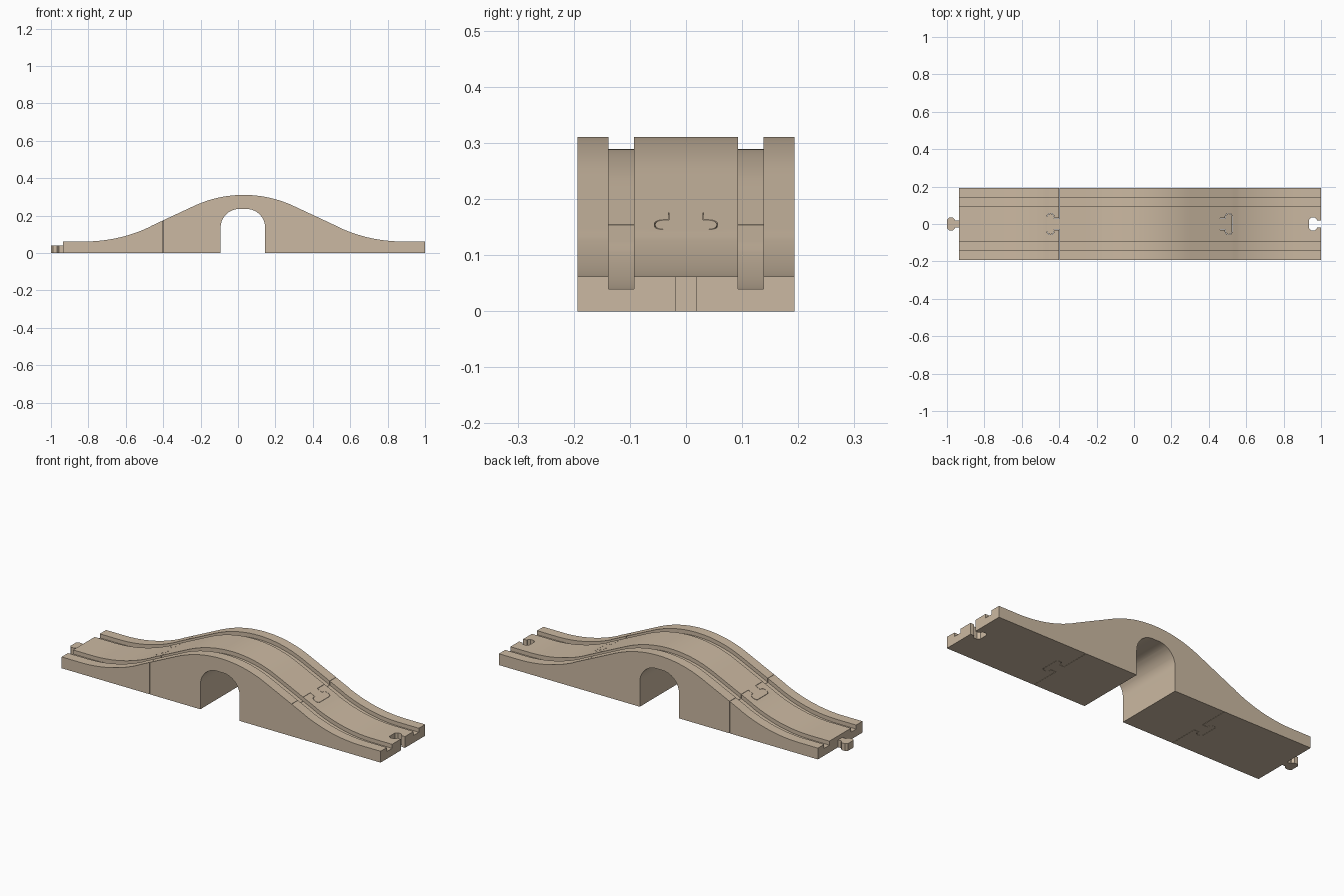
import bpy, bmesh, math

if "Cube" in bpy.data.objects:
    bpy.data.objects.remove(bpy.data.objects["Cube"])

CX, W = 0.031, 0.193            # hump centre, half width
LEFT, RIGHT = -0.935, 1.0
SEAM_L, SEAM_R, GAP = -0.399, 0.459, 0.0015

wood = bpy.data.materials.new("light wood")
wood.diffuse_color = (0.60, 0.485, 0.36, 1)
wood.use_nodes = True
wood.node_tree.nodes["Principled BSDF"].inputs["Base Color"].default_value = wood.diffuse_color


def top(x):
    """Track height: crest arc, straight slope, run-out arc, flat end."""
    d = abs(x - CX)
    if d < 0.27:
        return 0.311 - 0.63 + math.sqrt(0.63 ** 2 - d * d)
    if d < 0.505:
        return 0.2503 + (0.1404 - 0.2503) * (d - 0.27) / 0.235
    if d < 0.85:
        return 0.062 + 0.81 - math.sqrt(0.81 ** 2 - (0.85 - d) ** 2)
    return 0.062


def add_object(name, bm):
    bmesh.ops.recalc_face_normals(bm, faces=bm.faces)
    me = bpy.data.meshes.new(name)
    bm.to_mesh(me)
    bm.free()
    me.materials.append(wood)
    ob = bpy.data.objects.new(name, me)
    bpy.context.collection.objects.link(ob)
    return ob


def prism(name, pts, lo, hi, axis="z"):
    """Extrude a 2D outline: (x, y) along z, or (x, z) along y."""
    bm = bmesh.new()
    place = (lambda p, h: (p[0], p[1], h)) if axis == "z" else (lambda p, h: (p[0], h, p[1]))
    a = [bm.verts.new(place(p, lo)) for p in pts]
    b = [bm.verts.new(place(p, hi)) for p in pts]
    bm.faces.new(a)
    bm.faces.new(b[::-1])
    for i in range(len(pts)):
        j = (i + 1) % len(pts)
        bm.faces.new((a[i], a[j], b[j], b[i]))
    return add_object(name, bm)


def boolean(ob, cutter, op="DIFFERENCE"):
    """Apply a boolean and remove the cutter."""
    cutter.hide_render = True
    mod = ob.modifiers.new("cut", "BOOLEAN")
    mod.object, mod.operation, mod.solver = cutter, op, "EXACT"
    dg = bpy.context.evaluated_depsgraph_get()
    me = bpy.data.meshes.new_from_object(ob.evaluated_get(dg))
    ob.modifiers.clear()
    ob.data = me
    bpy.data.objects.remove(cutter)


def hook(x0, s, neck, head, a, length, r, segs, grow=0.0, start=0.0):
    """Jigsaw tab outline starting at x0 and pointing along s (+1 or -1)."""
    neck, head, a, length = neck + grow, head + grow, a - grow, length + grow
    half = [(start, neck), (a, neck)]
    for cu, ang in ((a + r, math.pi), (length - r, math.pi / 2)):
        for i in range(segs + 1):
            t = ang - i / segs * math.pi / 2
            half.append((cu + r * math.cos(t), head - r + r * math.sin(t)))
    pts = half + [(u, -v) for u, v in reversed(half)]
    return [(x0 + s * u, v) for u, v in pts]


INNER = dict(neck=0.030, head=0.055, a=0.030, length=0.065, r=0.016, segs=6)
OUTER = dict(neck=0.018, head=0.034, a=0.022, length=0.065, r=0.011, segs=1)


def track_body(name, x0, x1):
    """Solid under the track with two wheel grooves running along it."""
    section = [(-W, 0), (-0.138, 0), (-0.138, 1), (-0.093, 1), (-0.093, 0),
               (0.093, 0), (0.093, 1), (0.138, 1), (0.138, 0), (W, 0)]
    bm = bmesh.new()
    n = max(2, round((x1 - x0) / 0.015))
    rings = []
    for i in range(n + 1):
        x = x0 + (x1 - x0) * i / n
        ring = [bm.verts.new((x, y, top(x) - 0.022 * g)) for y, g in section]
        ring += [bm.verts.new((x, W, 0)), bm.verts.new((x, -W, 0))]
        rings.append(ring)
    for a, b in zip(rings, rings[1:]):
        for k in range(len(a)):
            j = (k + 1) % len(a)
            bm.faces.new((a[k], a[j], b[j], b[k]))
    bm.faces.new(rings[0])
    bm.faces.new(rings[-1][::-1])
    return add_object(name, bm)


# Ramps with sockets for the bridge tabs
left = track_body("left_ramp", LEFT, SEAM_L - GAP)
boolean(left, prism("cutter", hook(SEAM_L, -1, **INNER, grow=GAP, start=-0.02), -0.1, 0.5))
right = track_body("right_ramp", SEAM_R + GAP, RIGHT)
boolean(right, prism("cutter", hook(SEAM_R, 1, **INNER, grow=GAP, start=-0.02), -0.1, 0.5))
boolean(right, prism("cutter", hook(RIGHT, -1, **OUTER, start=-0.02), -0.1, 0.5))

# Peg on the left end
peg = prism("end_peg", hook(LEFT, -1, **OUTER, start=-0.004), 0, 0.04)

# Middle bridge with a tab on each side, trimmed from a longer track body
bridge = track_body("arch_bridge", SEAM_L - 0.1, SEAM_R + 0.1)
tab_l = hook(SEAM_L, -1, **INNER)
tab_r = hook(SEAM_R, 1, **INNER)
outline = ([(SEAM_L, -0.3), (SEAM_R, -0.3)] + tab_r[::-1] +
           [(SEAM_R, 0.3), (SEAM_L, 0.3)] + tab_l)
boolean(bridge, prism("cutter", outline, -0.1, 0.5), "INTERSECT")

# Arched opening with rounded upper corners
AX, AH, AT, AR = 0.026, 0.119, 0.236, 0.1
arc = [math.radians(90 * i / 14) for i in range(15)]
side = [(AH - AR + AR * math.cos(t), AT - AR + AR * math.sin(t)) for t in arc]
opening = [(AH, -0.1)] + side
opening += [(-u, z) for u, z in reversed(opening)]
boolean(bridge, prism("cutter", [(AX + u, z) for u, z in opening], -0.3, 0.3, "y"))

# Smooth curves, crisp edges
for ob in (left, right, bridge, peg):
    bpy.ops.object.select_all(action="DESELECT")
    ob.select_set(True)
    bpy.context.view_layer.objects.active = ob
    bpy.ops.object.shade_smooth_by_angle(angle=math.radians(25))
